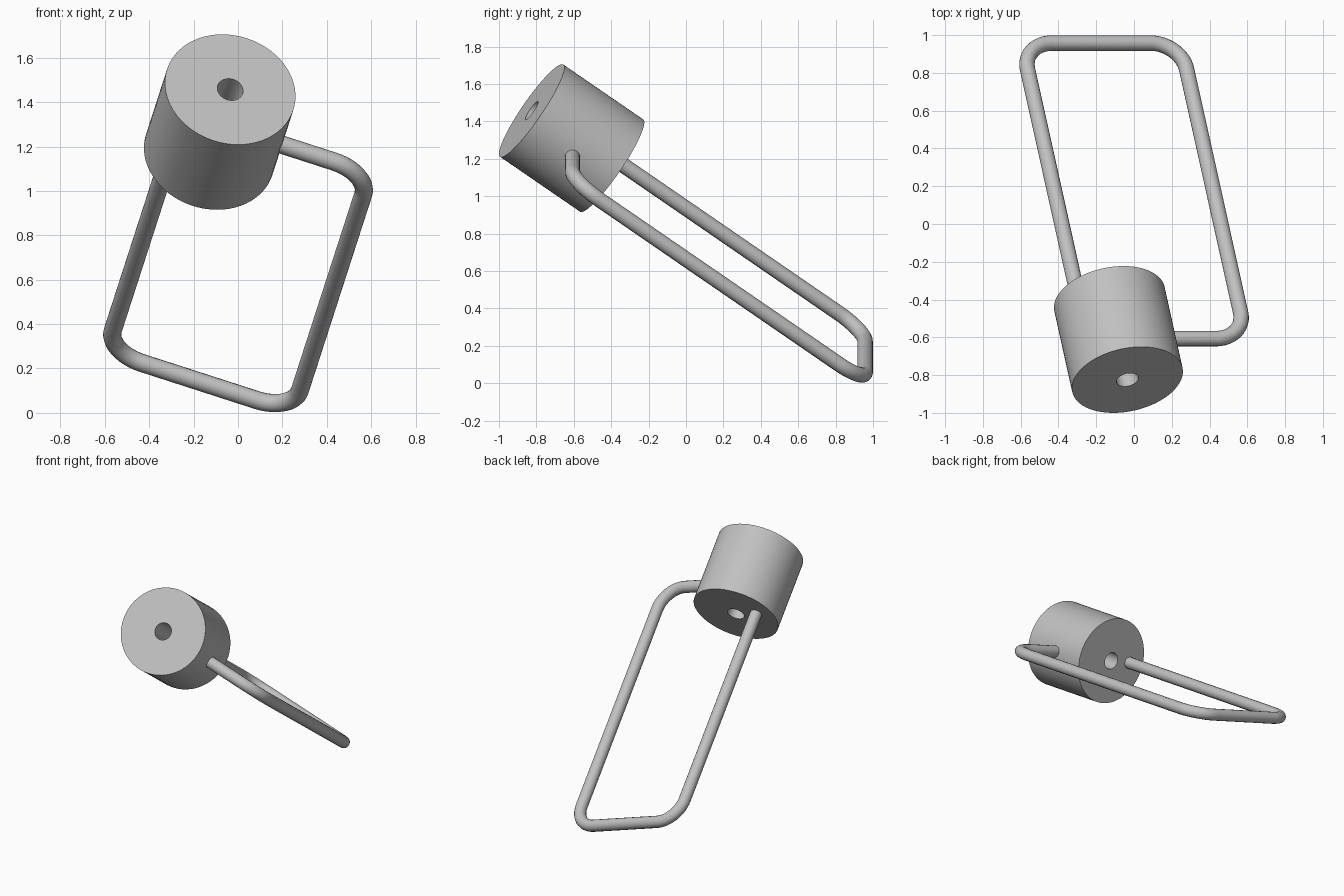
import bpy, bmesh, math
from mathutils import Vector, Matrix

cube = bpy.data.objects.get("Cube")
if cube:
    bpy.data.objects.remove(cube, do_unlink=True)

grey = bpy.data.materials.new("plain grey")
grey.use_nodes = True
grey.diffuse_color = (0.53, 0.53, 0.53, 1)
grey.node_tree.nodes["Principled BSDF"].inputs["Base Color"].default_value = grey.diffuse_color

# Shared frame: along the cylinder axis, and across it in the plane of the loop
along = Vector((-0.18, 0.811, -0.557)).normalized()
across = Vector((0.951, 0, -0.307)).normalized()


def finish(obj):
    bpy.ops.object.select_all(action="DESELECT")
    obj.select_set(True)
    bpy.context.view_layer.objects.active = obj
    if obj.type == "CURVE":
        bpy.ops.object.convert(target="MESH")
    obj = bpy.context.object
    obj.data.materials.clear()
    obj.data.materials.append(grey)
    bpy.ops.object.shade_smooth_by_angle(angle=math.radians(35))


def link(name, data):
    obj = bpy.data.objects.new(name, data)
    bpy.context.collection.objects.link(obj)
    return obj


# Cylinder with a through hole: a rectangle turned about the axis
front = Vector((-0.035, -0.825, 1.457))
length, outer, bore = 0.527, 0.299, 0.059
bm = bmesh.new()
profile = [(bore, 0), (outer, 0), (outer, length), (bore, length)]
verts = [bm.verts.new((r, 0, z)) for r, z in profile]
edges = [bm.edges.new((verts[i], verts[(i + 1) % 4])) for i in range(4)]
bmesh.ops.spin(bm, geom=verts + edges, cent=(0, 0, 0), axis=(0, 0, 1),
               angle=math.tau, steps=64, use_duplicate=False)
bmesh.ops.remove_doubles(bm, verts=bm.verts, dist=1e-4)
bmesh.ops.recalc_face_normals(bm, faces=bm.faces)
turn = along.to_track_quat("Z", "Y").to_matrix().to_4x4()
bm.transform(Matrix.Translation(front) @ turn)
mesh = bpy.data.meshes.new("cylinder_body")
bm.to_mesh(mesh)
bm.free()
finish(link("cylinder_body", mesh))

# Wire loop: three rounded corners, both ends sunk into the cylinder
side = Vector((0.595, -0.607, 1.08))
low = side + along * 1.93
far = low - across * 0.885
bend = 0.17
path = [side - across * 0.51]
for corner, come, go in ((side, across, along),
                         (low, along, -across),
                         (far, -across, -along)):
    centre = corner - come * bend + go * bend
    for i in range(13):
        a = math.pi / 2 * i / 12
        path.append(centre - go * bend * math.cos(a) + come * bend * math.sin(a))
path.append(far - along * 1.68)

curve = bpy.data.curves.new("wire_loop", "CURVE")
curve.dimensions = "3D"
curve.bevel_depth = 0.041
curve.bevel_resolution = 6
curve.use_fill_caps = True
spline = curve.splines.new("POLY")
spline.points.add(len(path) - 1)
for point, co in zip(spline.points, path):
    point.co = (*co, 1)
finish(link("wire_loop", curve))
